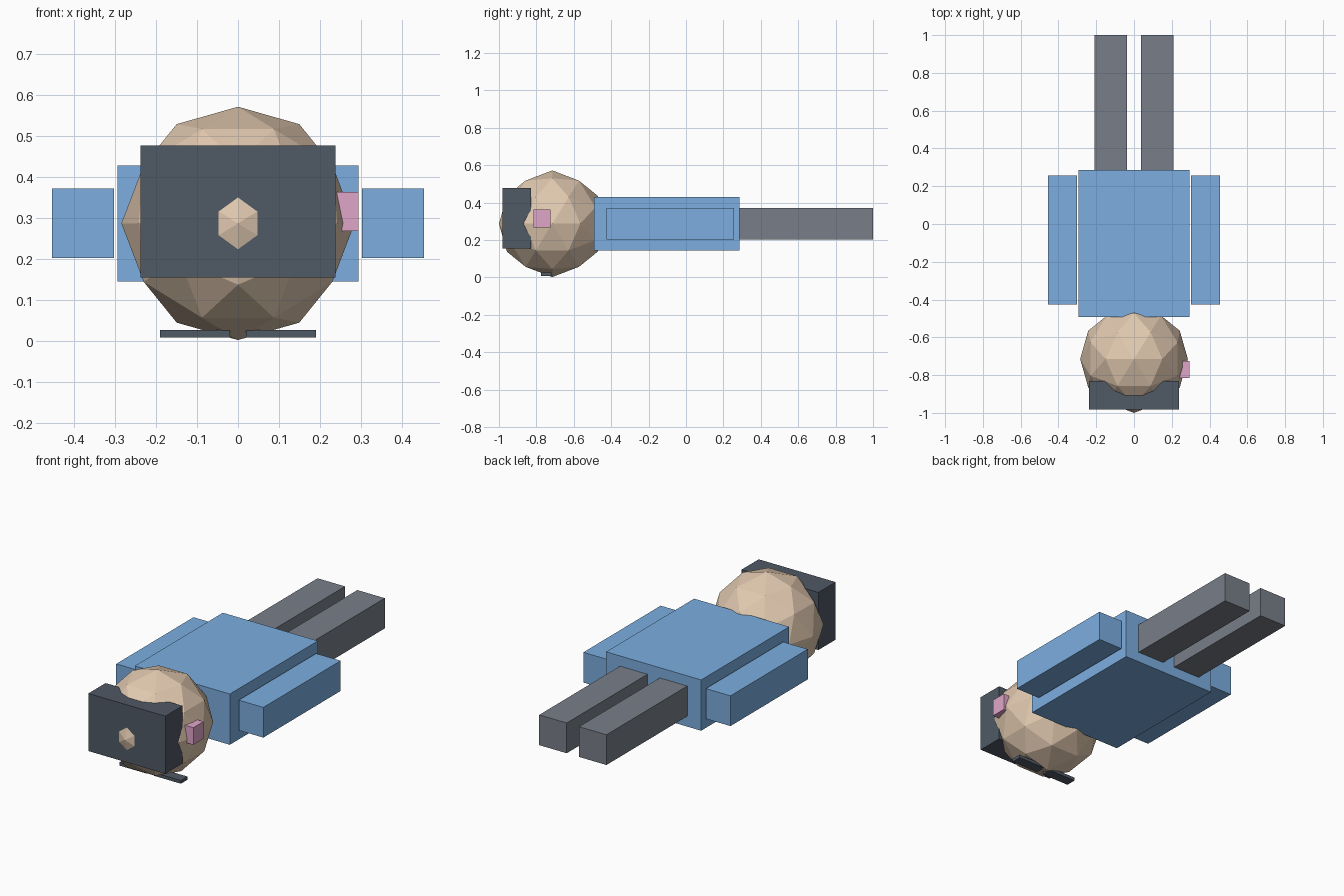
import bpy, bmesh
from mathutils import Vector

if "Cube" in bpy.data.objects:
    bpy.data.objects.remove(bpy.data.objects["Cube"])


def material(name, rgb):
    m = bpy.data.materials.new(name)
    m.diffuse_color = (*rgb, 1)
    m.use_nodes = True
    m.node_tree.nodes["Principled BSDF"].inputs["Base Color"].default_value = m.diffuse_color
    return m


BLUE = material("blue", (0.20, 0.42, 0.74))
GREY = material("trouser_grey", (0.19, 0.21, 0.25))
DARK = material("hair_dark", (0.08, 0.10, 0.13))
SKIN = material("skin", (0.75, 0.58, 0.43))
PINK = material("pink", (0.74, 0.38, 0.58))


def add(name, bm, mat):
    me = bpy.data.meshes.new(name)
    bm.to_mesh(me)
    bm.free()
    me.materials.append(mat)
    ob = bpy.data.objects.new(name, me)
    bpy.context.collection.objects.link(ob)
    return ob


def box(name, xs, ys, zs, mat, mirror=False):
    lo, hi = (Vector(v) for v in zip(xs, ys, zs))
    bm = bmesh.new()
    bmesh.ops.create_cube(bm, size=1)
    bmesh.ops.scale(bm, vec=hi - lo, verts=bm.verts)
    bmesh.ops.translate(bm, vec=(lo + hi) / 2, verts=bm.verts)
    ob = add(name, bm, mat)
    if mirror:
        ob.modifiers.new("mirror", 'MIRROR')
    return ob


# Torso, arms and legs, lying flat
box("torso", (-0.294, 0.294), (-0.492, 0.286), (0.145, 0.429), BLUE)
box("arm", (0.303, 0.455), (-0.426, 0.257), (0.203, 0.372), BLUE, True)
box("leg", (0.038, 0.208), (0.286, 1.0), (0.203, 0.372), GREY, True)

# Head: once-subdivided icosahedron with edge midpoints on the axes
R, phi = 0.285, (1 + 5 ** 0.5) / 2
centre = Vector((0, -0.715, 0.287))
corners = [Vector(p) for a in (-1, 1) for b in (-phi, phi)
           for p in ((a, 0, b), (b, a, 0), (0, b, a))]
mids = [p + q for i, p in enumerate(corners) for q in corners[:i]
        if abs((p - q).length - 2) < 0.01]
bm = bmesh.new()
for p in corners + mids:
    bm.verts.new(centre + p.normalized() * R)
bmesh.ops.convex_hull(bm, input=bm.verts)
add("head", bm, SKIN)

# Hair block, face strips on the underside and side bow
box("hair", (-0.238, 0.238), (-0.982, -0.83), (0.155, 0.477), DARK)
box("eye_strip", (0.02, 0.19), (-0.776, -0.718), (0.008, 0.026), DARK, True)
box("hair_bow", (0.235, 0.294), (-0.815, -0.725), (0.268, 0.364), PINK)
